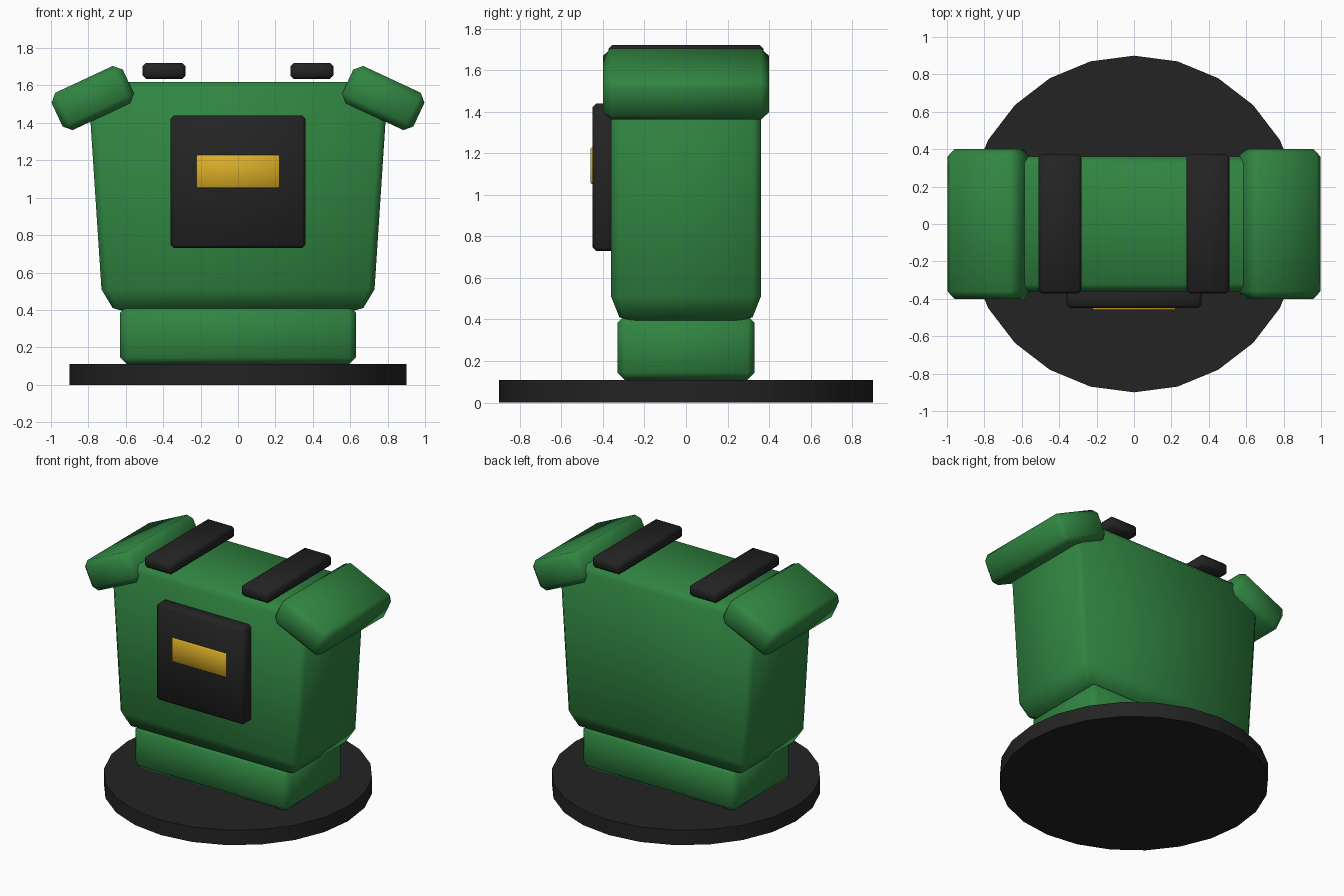
import bpy, bmesh, math
from mathutils import Matrix

if "Cube" in bpy.data.objects:
    bpy.data.objects.remove(bpy.data.objects["Cube"], do_unlink=True)


def material(name, rgb):
    mat = bpy.data.materials.new(name)
    mat.use_nodes = True
    colour = (*rgb, 1)
    mat.diffuse_color = colour
    mat.node_tree.nodes["Principled BSDF"].inputs["Base Color"].default_value = colour
    return mat


green = material("green", (0.03, 0.235, 0.053))
black = material("black", (0.017, 0.017, 0.017))
yellow = material("yellow", (0.70, 0.42, 0.02))


def finish(name, bm, mat, angle=50):
    bmesh.ops.recalc_face_normals(bm, faces=bm.faces)
    mesh = bpy.data.meshes.new(name)
    bm.to_mesh(mesh)
    bm.free()
    mesh.materials.append(mat)
    obj = bpy.data.objects.new(name, mesh)
    bpy.context.collection.objects.link(obj)
    bpy.ops.object.select_all(action="DESELECT")
    obj.select_set(True)
    bpy.context.view_layer.objects.active = obj
    bpy.ops.object.shade_smooth_by_angle(angle=math.radians(angle))
    return obj


def box(name, centre, size, bevel, mat, tilt=0):
    bm = bmesh.new()
    bmesh.ops.create_cube(bm, size=1)
    bmesh.ops.scale(bm, vec=size, verts=bm.verts)
    bmesh.ops.bevel(bm, geom=bm.edges[:], offset=bevel, segments=1,
                    affect="EDGES", profile=0.5)
    bm.transform(Matrix.Translation(centre) @ Matrix.Rotation(math.radians(tilt), 4, "Y"))
    return finish(name, bm, mat)


# Round base
bm = bmesh.new()
bmesh.ops.create_cone(bm, cap_ends=True, segments=24, radius1=0.9, radius2=0.9,
                      depth=0.11, matrix=Matrix.Translation((0, 0, 0.055)))
finish("base_disc", bm, black, 30)

# Waist
box("waist", (0, 0, 0.265), (1.26, 0.66, 0.31), 0.035, green)

# Torso: stacked rectangles with cut corners (height, half width, half depth, corner)
rows = [(0.385, 0.58, 0.22, 0.02), (0.41, 0.67, 0.32, 0.02), (0.51, 0.73, 0.36, 0.035),
        (1.58, 0.80, 0.36, 0.035), (1.62, 0.76, 0.325, 0.01)]
bm = bmesh.new()
rings = []
for z, w, d, c in rows:
    outline = [(w, d - c), (w - c, d), (c - w, d), (-w, d - c),
               (-w, c - d), (c - w, -d), (w - c, -d), (w, c - d)]
    rings.append([bm.verts.new((x, y, z)) for x, y in outline])
for low, high in zip(rings, rings[1:]):
    for i in range(len(low)):
        j = (i + 1) % len(low)
        bm.faces.new((low[i], low[j], high[j], high[i]))
bm.faces.new(rings[0])
bm.faces.new(rings[-1])
finish("torso", bm, green)

# Shoulder pads and top straps on both sides
for side, label in ((1, "left"), (-1, "right")):
    box(label + "_shoulder_pad", (side * 0.777, 0, 1.533), (0.42, 0.80, 0.22),
        0.04, green, side * 25)
    box(label + "_top_strap", (side * 0.395, 0, 1.678), (0.23, 0.745, 0.085), 0.018, black)

# Chest panel with its bar
box("chest_panel", (0, -0.39, 1.085), (0.72, 0.12, 0.71), 0.018, black)
box("chest_bar", (0, -0.445, 1.14), (0.445, 0.03, 0.175), 0.006, yellow)
